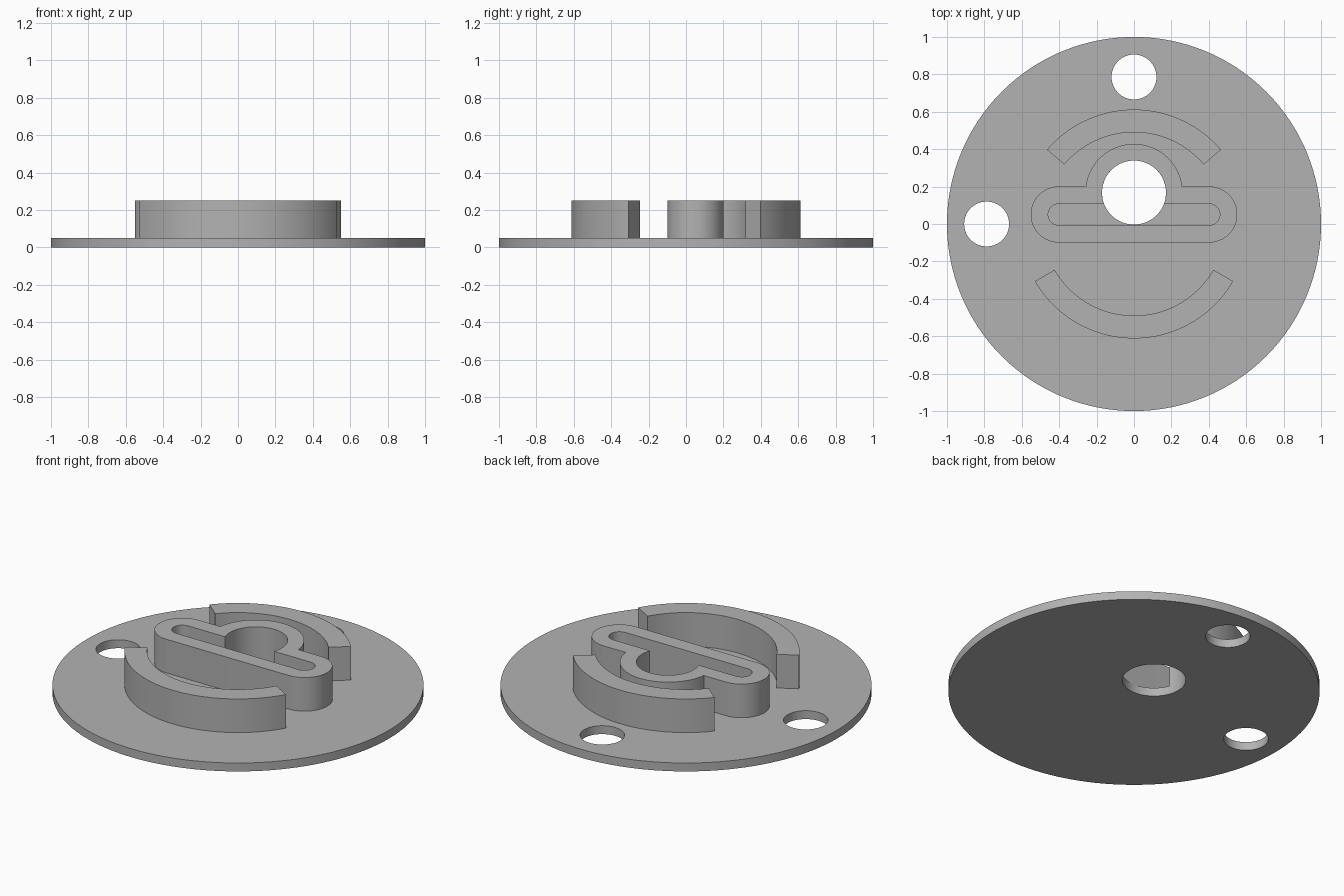
import bpy
import bmesh
from math import asin, cos, sin, pi, radians
from mathutils import Vector

cube = bpy.data.objects.get("Cube")
if cube:
    bpy.data.objects.remove(cube, do_unlink=True)

# One grey material for the whole part
grey = bpy.data.materials.new("mid grey")
grey.use_nodes = True
colour = (0.45, 0.45, 0.45, 1)
grey.diffuse_color = colour
grey.node_tree.nodes["Principled BSDF"].inputs["Base Color"].default_value = colour

PLATE_TOP, RIM_TOP = 0.05, 0.25
BORE_Y, BORE_R = 0.168, 0.171
SLOT_Y, SLOT_X = 0.051, 0.402


def arc(x, y, r, start, end, steps=32):
    angles = [start + (end - start) * i / steps for i in range(steps + 1)]
    return [(x + r * cos(a), y + r * sin(a)) for a in angles]


def circle(x, y, r, steps=64):
    return arc(x, y, r, 0, 2 * pi, steps)[:-1]


def keyhole(slot_r, bump_r):
    """Rounded slot merged with a circle about the bore."""
    a = asin((SLOT_Y + slot_r - BORE_Y) / bump_r)
    return (arc(SLOT_X, SLOT_Y, slot_r, -pi / 2, pi / 2)
            + arc(0, BORE_Y, bump_r, a, pi - a, 64)
            + arc(-SLOT_X, SLOT_Y, slot_r, pi / 2, 3 * pi / 2))


def ring_sector(inner, outer, start, end):
    a, b = radians(start), radians(end)
    return arc(0, 0, outer, a, b, 48) + arc(0, 0, inner, b, a, 48)


def prism(name, loops, bottom, top):
    """Extrude an outline, with any further loops as holes."""
    bm = bmesh.new()
    edges = []
    for loop in loops:
        verts = [bm.verts.new((x, y, bottom)) for x, y in loop]
        edges += [bm.edges.new((v, verts[i - 1])) for i, v in enumerate(verts)]
    bmesh.ops.triangle_fill(bm, edges=edges, use_beauty=True, normal=(0, 0, 1))
    lifted = bmesh.ops.extrude_face_region(bm, geom=bm.faces[:], use_keep_orig=True)
    bmesh.ops.translate(bm, vec=Vector((0, 0, top - bottom)),
                        verts=[g for g in lifted["geom"] if isinstance(g, bmesh.types.BMVert)])
    bmesh.ops.recalc_face_normals(bm, faces=bm.faces[:])
    mesh = bpy.data.meshes.new(name)
    bm.to_mesh(mesh)
    bm.free()
    mesh.materials.append(grey)
    obj = bpy.data.objects.new(name, mesh)
    bpy.context.collection.objects.link(obj)
    bpy.ops.object.select_all(action="DESELECT")
    obj.select_set(True)
    bpy.context.view_layer.objects.active = obj
    bpy.ops.object.shade_smooth_by_angle(angle=radians(30))
    return obj


# Round base plate with the bore and two mounting holes
prism("base_plate", [circle(0, 0, 1, 128), circle(0, BORE_Y, BORE_R),
                     circle(0, 0.786, 0.12), circle(-0.788, 0, 0.12)], 0, PLATE_TOP)

# Slotted hub around the bore
prism("slotted_hub", [keyhole(0.15, 0.26), keyhole(0.057, BORE_R)], PLATE_TOP, RIM_TOP)

# Curved guard walls behind and in front of the hub
prism("back_wall", [ring_sector(0.49, 0.612, 40.5, 139.5)], PLATE_TOP, RIM_TOP)
prism("front_wall", [ring_sector(0.49, 0.612, 210, 330)], PLATE_TOP, RIM_TOP)
